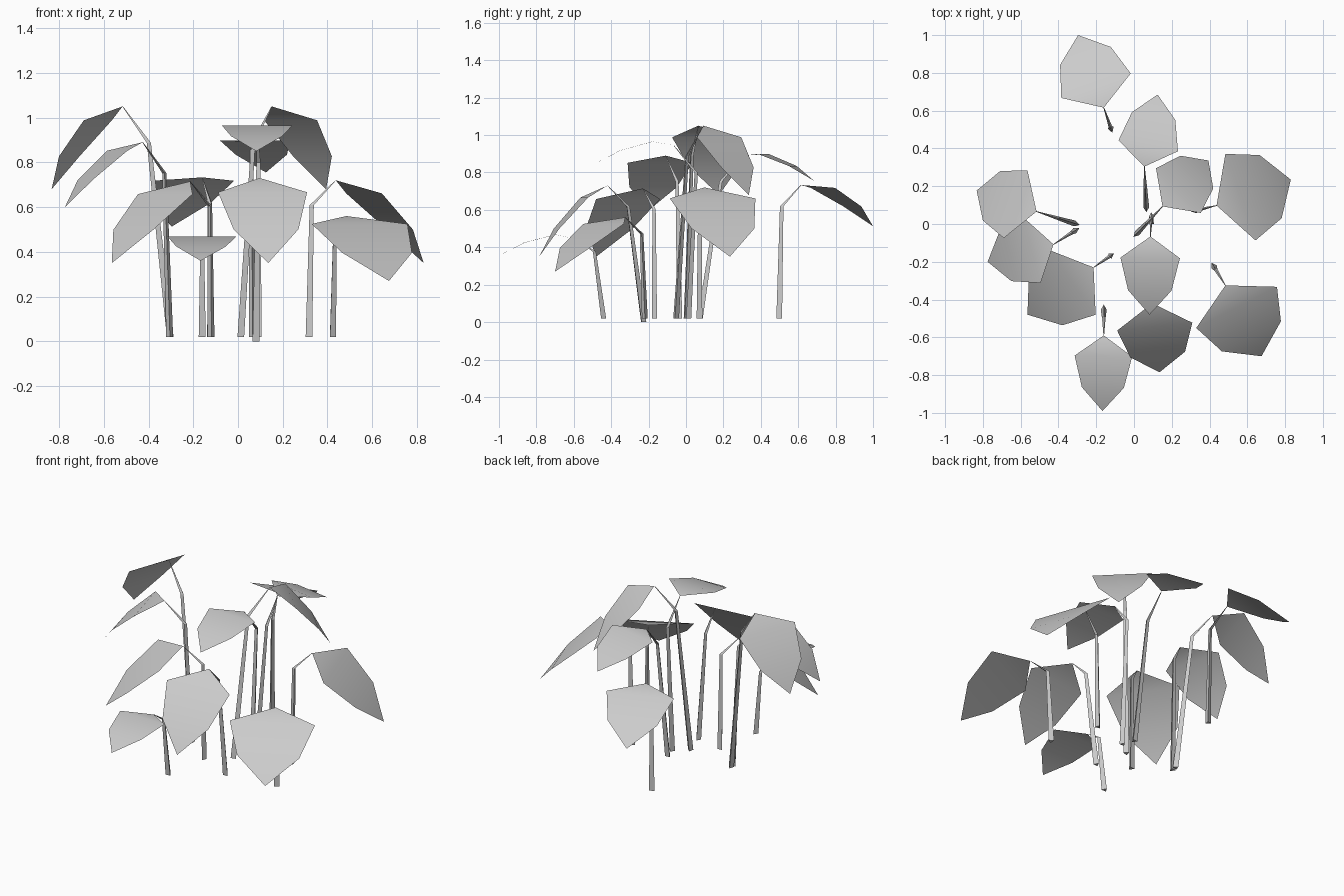
import bpy, math
from mathutils import Vector

if "Cube" in bpy.data.objects:
    bpy.data.objects.remove(bpy.data.objects["Cube"])

# each plant shoot: foot x, y | leaf base x, y, z | leaf tip x, y, z | leaf width
SHOOTS = [
    (-.12, .50, -.16, .616, .733, -.296, 1.00, .513, .39),
    (.065, .08, .055, .304, .89, .125, .685, .755, .32),
    (.01, -.055, .151, .093, 1.05, .394, .336, .68, .335),
    (.32, .07, .437, .098, .72, .83, .235, .35, .485),
    (-.305, .0, -.516, .066, 1.05, -.833, .177, .68, .38),
    (-.305, -.03, -.426, -.108, .89, -.775, -.20, .597, .36),
    (-.12, -.165, -.214, -.23, .715, -.564, -.48, .35, .42),
    (.09, .01, .087, -.066, .945, .082, -.48, .85, .315),
    (.08, -.23, .097, -.42, .73, .135, -.785, .35, .40),
    (.42, -.22, .484, -.325, .56, .675, -.70, .27, .48),
    (-.16, -.445, -.16, -.59, .445, -.167, -.99, .36, .305),
]


def make_object(name, verts, faces, smooth):
    mesh = bpy.data.meshes.new(name)
    mesh.from_pydata(verts, [], faces)
    mesh.polygons.foreach_set("use_smooth", [smooth] * len(faces))
    obj = bpy.data.objects.new(name, mesh)
    bpy.context.collection.objects.link(obj)


def leaf(name, base, tip, width):
    # arched six-point blade: wide shoulder, narrower waist, pointed tip
    chord = tip - base
    side = chord.cross(Vector((0, 0, 1))).normalized()
    up = side.cross(chord).normalized()
    rows = []
    for along, lift, half in ((.25, .045, .5), (.67, .037, .365)):
        mid = base + chord * along + up * lift
        rows += [mid - side * width * half, mid + side * width * half]
    make_object(name, [base] + rows + [tip],
                [(0, 2, 1), (1, 2, 4, 3), (3, 4, 5)], True)


def stem(name, foot, base):
    # three-sided stalk, bent at a knee and tapering to the leaf
    toward = Vector((foot.x - base.x, foot.y - base.y, 0)).normalized()
    knee = base + toward * (.08 + .04 * base.z) - Vector((0, 0, .155 * base.z))
    verts = []
    turn = math.atan2(toward.y, toward.x)
    for centre, radius in ((foot, .018), (knee, .011), (base, .002)):
        for i in range(3):
            a = turn + i * math.tau / 3
            verts.append(centre + Vector((math.cos(a), math.sin(a), 0)) * radius)
    faces = [(2, 1, 0), (6, 7, 8)]
    for r in (0, 3):
        for i in range(3):
            j = (i + 1) % 3
            faces.append((r + i, r + j, r + 3 + j, r + 3 + i))
    make_object(name, verts, faces, False)


for n, (fx, fy, bx, by, bz, tx, ty, tz, w) in enumerate(SHOOTS, 1):
    base = Vector((bx, by, bz))
    leaf(f"leaf_{n}", base, Vector((tx, ty, tz)), w)
    stem(f"stem_{n}", Vector((fx, fy, 0 if n == 9 else .02)), base)
